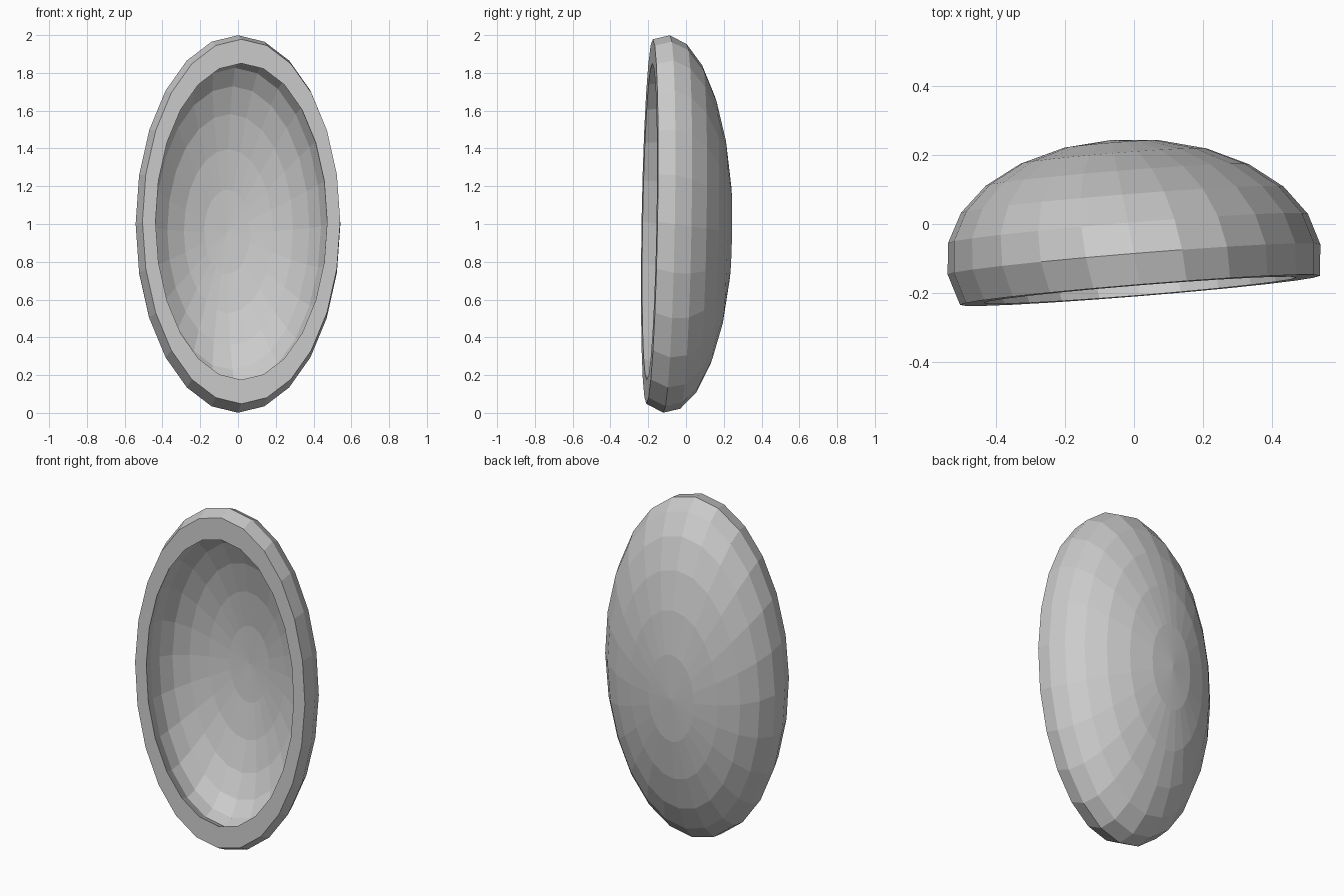
import bpy, bmesh
from math import sin, cos, pi, radians
from mathutils import Matrix

if "Cube" in bpy.data.objects:
    bpy.data.objects.remove(bpy.data.objects["Cube"])

SEGMENTS = 24
WALL = 0.868   # inner shell radius relative to the outer one

# Closed-end profile in unit-sphere space: (radius, depth along +y)
angles = [radians(a) for a in range(-15, 90, 15)]
outer = [(cos(a), sin(a)) for a in angles]
inner = [(WALL * cos(a), WALL * sin(a)) for a in angles]
inner[0] = (inner[0][0], outer[0][1])   # keep the rim flat

# Slightly turned sphere squashed into a tall shallow ellipsoid
shape = Matrix(((0.542, -0.068, 0.0, 0.0),
                (0.044, 0.347, 0.0175, -0.103),
                (0.0, -0.050, 0.999, 1.0),
                (0.0, 0.0, 0.0, 1.0)))

bm = bmesh.new()


def ring(radius, depth):
    return [bm.verts.new((radius * cos(2 * pi * i / SEGMENTS), depth,
                          radius * sin(2 * pi * i / SEGMENTS)))
            for i in range(SEGMENTS)]


# Rings run from the outer pole, over the rim, to the inner pole
rings = [ring(r, d) for r, d in outer[::-1] + inner]
for a, b in zip(rings, rings[1:]):
    for i in range(SEGMENTS):
        j = (i + 1) % SEGMENTS
        bm.faces.new((a[i], a[j], b[j], b[i]))

# Triangle fans close both poles
for loop, depth in ((rings[0], 1.0), (rings[-1], WALL)):
    pole = bm.verts.new((0, depth, 0))
    for i in range(SEGMENTS):
        bm.faces.new((loop[i], loop[(i + 1) % SEGMENTS], pole))

bm.transform(shape)
bmesh.ops.recalc_face_normals(bm, faces=bm.faces)

mesh = bpy.data.meshes.new("hollow_shell")
bm.to_mesh(mesh)
bm.free()
bpy.context.collection.objects.link(bpy.data.objects.new("hollow_shell", mesh))
